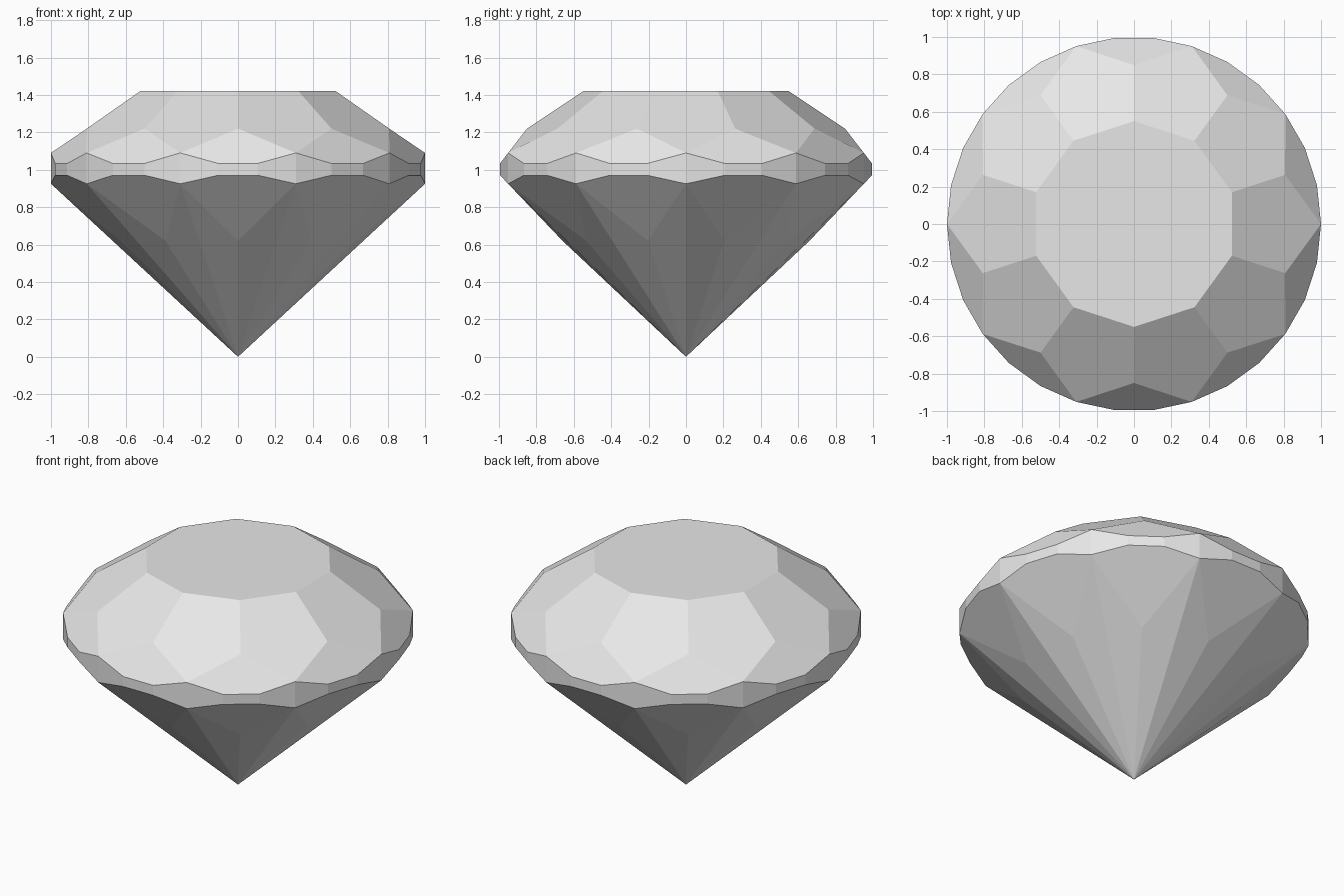
import bpy, bmesh
from math import cos, sin, radians

cube = bpy.data.objects.get("Cube")
if cube:
    bpy.data.objects.remove(cube, do_unlink=True)

SIDES = 10
STEP = 360 / SIDES
ARC = 3  # girdle segments between two cusps

grey = bpy.data.materials.new("pale grey stone")
grey.use_nodes = True
colour = (0.8, 0.8, 0.8, 1)
grey.diffuse_color = colour
grey.node_tree.nodes["Principled BSDF"].inputs["Base Color"].default_value = colour

bm = bmesh.new()


def point(radius, angle, z):
    a = radians(angle)
    return bm.verts.new((radius * cos(a), radius * sin(a), z))


def ring(radius, z):
    """Ring of corners lying halfway between the girdle cusps."""
    return [point(radius, (i + 0.5) * STEP, z) for i in range(SIDES)]


def scalloped_ring(cusp_z, slope):
    """Girdle edge: where the sloping facets cut the round rim."""
    half = cos(radians(STEP / 2))
    verts = []
    for i in range(SIDES * ARC):
        offset = (i % ARC) * STEP / ARC - STEP / 2
        reach = cos(radians(offset)) - half
        verts.append(point(1, i * STEP / ARC, cusp_z + slope * reach))
    return verts


# Corner rings from the table down to the tip
table = ring(0.55, 1.42)
crown = ring(0.85, 1.22)
rim_top = scalloped_ring(1.09, -1.3)
rim_low = scalloped_ring(0.925, 1.05)
pavilion = ring(0.66, 0.62)
tip = bm.verts.new((0, 0, 0))

bm.faces.new(table)
for i in range(SIDES):
    cusp = i * ARC
    arc = [(cusp + k) % len(rim_top) for k in range(ARC + 1)]
    # Crown: main facet and girdle facet
    bm.faces.new((table[i - 1], crown[i - 1], rim_top[cusp], crown[i], table[i]))
    bm.faces.new([crown[i]] + [rim_top[k] for k in arc])
    # Girdle band
    for a, b in zip(arc, arc[1:]):
        bm.faces.new((rim_low[a], rim_low[b], rim_top[b], rim_top[a]))
    # Pavilion: girdle facet and two long facets to the tip
    bm.faces.new([pavilion[i]] + [rim_low[k] for k in reversed(arc)])
    bm.faces.new((rim_low[cusp], pavilion[i], tip))
    bm.faces.new((pavilion[i - 1], rim_low[cusp], tip))

bmesh.ops.recalc_face_normals(bm, faces=bm.faces[:])
mesh = bpy.data.meshes.new("cut_gemstone")
bm.to_mesh(mesh)
bm.free()
mesh.materials.append(grey)
gem = bpy.data.objects.new("cut_gemstone", mesh)
bpy.context.collection.objects.link(gem)
